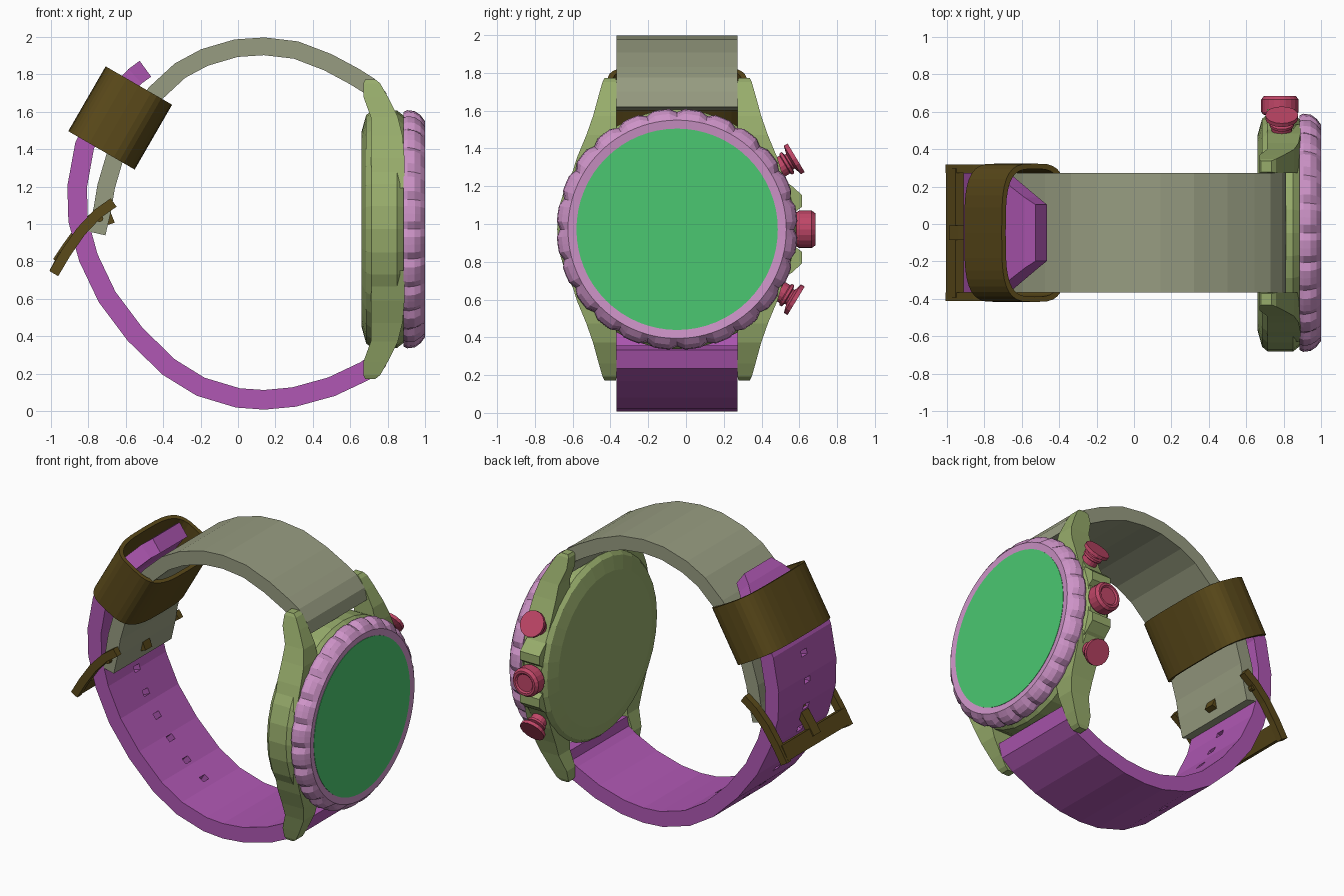
import bpy, bmesh
from math import sin, cos, pi, radians, copysign
from mathutils import Vector

if "Cube" in bpy.data.objects:
    bpy.data.objects.remove(bpy.data.objects["Cube"])

CY, CZ = -0.047, 0.972       # centre of the watch face (y, z)


def material(name, rgb):
    """Display colour 0-255, converted to linear."""
    m = bpy.data.materials.new(name)
    m.diffuse_color = (*[(c / 255) ** 2.2 for c in rgb], 1)
    m.use_nodes = True
    m.node_tree.nodes["Principled BSDF"].inputs["Base Color"].default_value = m.diffuse_color
    return m


CASE = material("case_green", (150, 171, 107))
BEZEL = material("bezel_pink", (204, 146, 198))
DIAL = material("dial_green", (76, 198, 112))
UPPER = material("strap_grey", (150, 155, 128))
LOWER = material("strap_purple", (174, 88, 178))
BROWN = material("buckle_brown", (91, 75, 32))
RED = material("button_red", (190, 72, 103))


def loft(name, parts, mat=None, closed=False):
    """Each part is a list of equal rings of points, skinned together and capped."""
    bm = bmesh.new()
    for rings in parts:
        vs = [[bm.verts.new(p) for p in r] for r in rings]
        n = len(vs[0])
        for a, b in zip(vs, vs[1:] + vs[:1] if closed else vs[1:]):
            for i in range(n):
                j = (i + 1) % n
                bm.faces.new((a[i], a[j], b[j], b[i]))
        if not closed:
            bm.faces.new(vs[0])
            bm.faces.new(vs[-1])
    bmesh.ops.recalc_face_normals(bm, faces=bm.faces)
    me = bpy.data.meshes.new(name)
    bm.to_mesh(me)
    bm.free()
    ob = bpy.data.objects.new(name, me)
    bpy.context.collection.objects.link(ob)
    if mat:
        me.materials.append(mat)
    return ob


def turned(centre, axis, profile, n, mod=None):
    """Rings of a lathe shape; profile is (radius, distance along axis, notch depth)."""
    axis = Vector(axis)
    q = axis.to_track_quat('Z', 'Y')
    rings = []
    for r, d, *depth in profile:
        ring = []
        for i in range(n):
            rr = r - (depth[0] * mod(i) if depth else 0)
            a = 2 * pi * i / n
            ring.append(Vector(centre) + q @ Vector((rr * cos(a), rr * sin(a), d)))
        rings.append(ring)
    return rings


def ribbon(path, thick, y0, y1, ends=None):
    """Flat band following (x, z) points; ends maps point index to half width."""
    pts = [Vector(p) for p in path]
    mid, half = (y0 + y1) / 2, (y1 - y0) / 2
    rings = []
    for i, p in enumerate(pts):
        t = (pts[min(i + 1, len(pts) - 1)] - pts[max(i - 1, 0)]).normalized()
        nrm = Vector((-t.y, t.x)) * thick / 2
        w = (ends or {}).get(i, half)
        a, b = p + nrm, p - nrm
        rings.append([(a.x, mid - w, a.y), (a.x, mid + w, a.y),
                      (b.x, mid + w, b.y), (b.x, mid - w, b.y)])
    return rings


def box_ring(x0, x1, y0, y1, z):
    return [(x0, y0, z), (x1, y0, z), (x1, y1, z), (x0, y1, z)]


# Case body
centre = (0, CY, CZ)
loft("case", [turned(centre, (1, 0, 0), [(0.52, 0.66), (0.61, 0.685), (0.635, 0.715),
                                        (0.635, 0.85), (0.60, 0.895)], 32)], CASE)

# Four lugs: (height, back x, front x, inner y, outer y) from the centre
stations = [(0.80, 0.68, 0.735, 0.325, 0.385), (0.78, 0.67, 0.76, 0.32, 0.395),
            (0.71, 0.67, 0.80, 0.32, 0.415), (0.60, 0.71, 0.855, 0.32, 0.445),
            (0.50, 0.71, 0.88, 0.32, 0.48), (0.38, 0.71, 0.89, 0.30, 0.53),
            (0.22, 0.72, 0.89, 0.30, 0.58)]
loft("lugs", [[box_ring(xa, xb, CY + sy * ya, CY + sy * yb, CZ + sz * h)
               for h, xa, xb, ya, yb in stations]
              for sy in (-1, 1) for sz in (-1, 1)], CASE)

# Crown guard
half = [(0.42, 0.32), (0.56, 0.23), (0.615, 0.18), (0.615, 0.12), (0.575, 0.09)]
outline = [(y, CZ + h) for y, h in half] + [(y, CZ - h) for y, h in reversed(half)]
loft("crown_guard", [[[(x, y, z) for y, z in outline] for x in (0.71, 0.86)]], CASE)

# Notched bezel: 24 teeth, four points to each
tooth = lambda i: 1 if i % 4 == 0 else 0
loft("bezel", [turned(centre, (1, 0, 0),
                      [(0.52, 0.885), (0.628, 0.885, 0.01), (0.638, 0.905, 0.018),
                       (0.633, 0.945, 0.024), (0.612, 0.975, 0.018), (0.578, 1.0),
                       (0.53, 0.994)], 96, tooth)], BEZEL, closed=True)

# Dial
loft("dial", [turned(centre, (1, 0, 0), [(0.533, 0.90), (0.533, 0.997)], 64)], DIAL)

# Crown and two push buttons
loft("crown", [turned((0.78, 0, CZ), (0, 1, 0),
                      [(0.06, 0.54), (0.06, 0.58), (0.09, 0.585), (0.10, 0.60), (0.10, 0.665),
                       (0.085, 0.685), (0.07, 0.685), (0.06, 0.675)], 20)], RED)
for label, ang in (("upper", 31), ("lower", -31)):
    d = (0, cos(radians(ang)), sin(radians(ang)))
    loft(label + "_button", [turned((0.79, CY, CZ), d,
                                    [(0.055, 0.58), (0.055, 0.665), (0.065, 0.67), (0.065, 0.685),
                                     (0.045, 0.69), (0.045, 0.70), (0.088, 0.712),
                                     (0.088, 0.735)], 16)], RED)

# Upper strap
S0, S1 = CY - 0.32, CY + 0.32
upper = [(0.765, 1.61), (0.75, 1.68), (0.70, 1.74), (0.62, 1.79), (0.48, 1.865), (0.31, 1.93),
         (0.14, 1.95), (-0.01, 1.94), (-0.18, 1.89), (-0.31, 1.82), (-0.44, 1.70), (-0.56, 1.55),
         (-0.655, 1.37), (-0.705, 1.20), (-0.725, 1.08), (-0.755, 0.95)]
loft("upper_strap", [ribbon(upper, 0.095, S0, S1)], UPPER)

# Lower strap with tapered tip
lower = [(0.765, 0.345), (0.745, 0.265), (0.68, 0.215), (0.5, 0.13), (0.3, 0.075), (0.14, 0.06),
         (0, 0.07), (-0.2, 0.13), (-0.37, 0.235), (-0.55, 0.41), (-0.70, 0.61), (-0.80, 0.82),
         (-0.855, 1.02), (-0.86, 1.2), (-0.82, 1.42), (-0.71, 1.625), (-0.55, 1.79),
         (-0.495, 1.83)]
strap = loft("lower_strap", [ribbon(lower, 0.105, S0, S1, {16: 0.19, 17: 0.15})], LOWER)


# Row of strap holes
def along(path, s):
    for a, b in zip(path, path[1:]):
        a, b = Vector(a), Vector(b)
        if s <= (b - a).length:
            t = (b - a).normalized()
            return a + t * s, t
        s -= (b - a).length


holes = []
for k in range(9):
    p, t = along(lower, 1.15 + 0.175 * k)
    a, b = p - t * 0.02, p + t * 0.02
    holes.append(ribbon([a, b], 0.2, CY - 0.03, CY + 0.03))
cutter = loft("hole_cutter", holes)
cutter.hide_render = True
cutter.hide_set(True)
mod = strap.modifiers.new("holes", 'BOOLEAN')
mod.operation, mod.object, mod.solver = 'DIFFERENCE', cutter, 'EXACT'

# Keeper loop: bulging rounded tube around both straps
mid, run, out = Vector((-0.63, 1.567)), Vector((0.5, 0.866)), Vector((-0.866, 0.5))


def keeper_ring(w, h, s):
    ring = []
    for k in range(36):
        a = 2 * pi * k / 36
        y, o = (copysign(abs(v) ** (2 / 3.5), v) for v in (cos(a), sin(a)))
        p = mid + run * s + out * h * o
        ring.append((p.x, CY + w * y, p.y))
    return ring


loft("keeper_loop", [[keeper_ring(0.37, 0.205, -0.2), keeper_ring(0.37, 0.205, 0.2),
                      keeper_ring(0.342, 0.18, 0.2), keeper_ring(0.342, 0.18, -0.2)]],
     BROWN, closed=True)

# Buckle: two side arms, front bar, hinge pin and prong
arm = [(-0.665, 1.115), (-0.75, 1.055), (-0.84, 0.96), (-0.92, 0.845), (-0.985, 0.735)]
arms = [ribbon(arm, 0.055, CY + c - 0.023, CY + c + 0.023) for c in (-0.343, 0.343)]
bar = ribbon([(-0.93, 0.84), (-0.98, 0.745)], 0.055, CY - 0.345, CY + 0.345)
loft("buckle_frame", arms + [bar], BROWN)
loft("buckle_pin", [turned((-0.74, 0, 1.03), (0, 1, 0), [(0.02, CY - 0.35), (0.02, CY + 0.35)], 8)], BROWN)
prong = [(-0.68, 1.0), (-0.70, 1.06), (-0.76, 1.05), (-0.84, 0.985), (-0.92, 0.875), (-0.97, 0.80)]
loft("buckle_prong", [ribbon(prong, 0.045, CY - 0.038, CY + 0.038)], BROWN)
